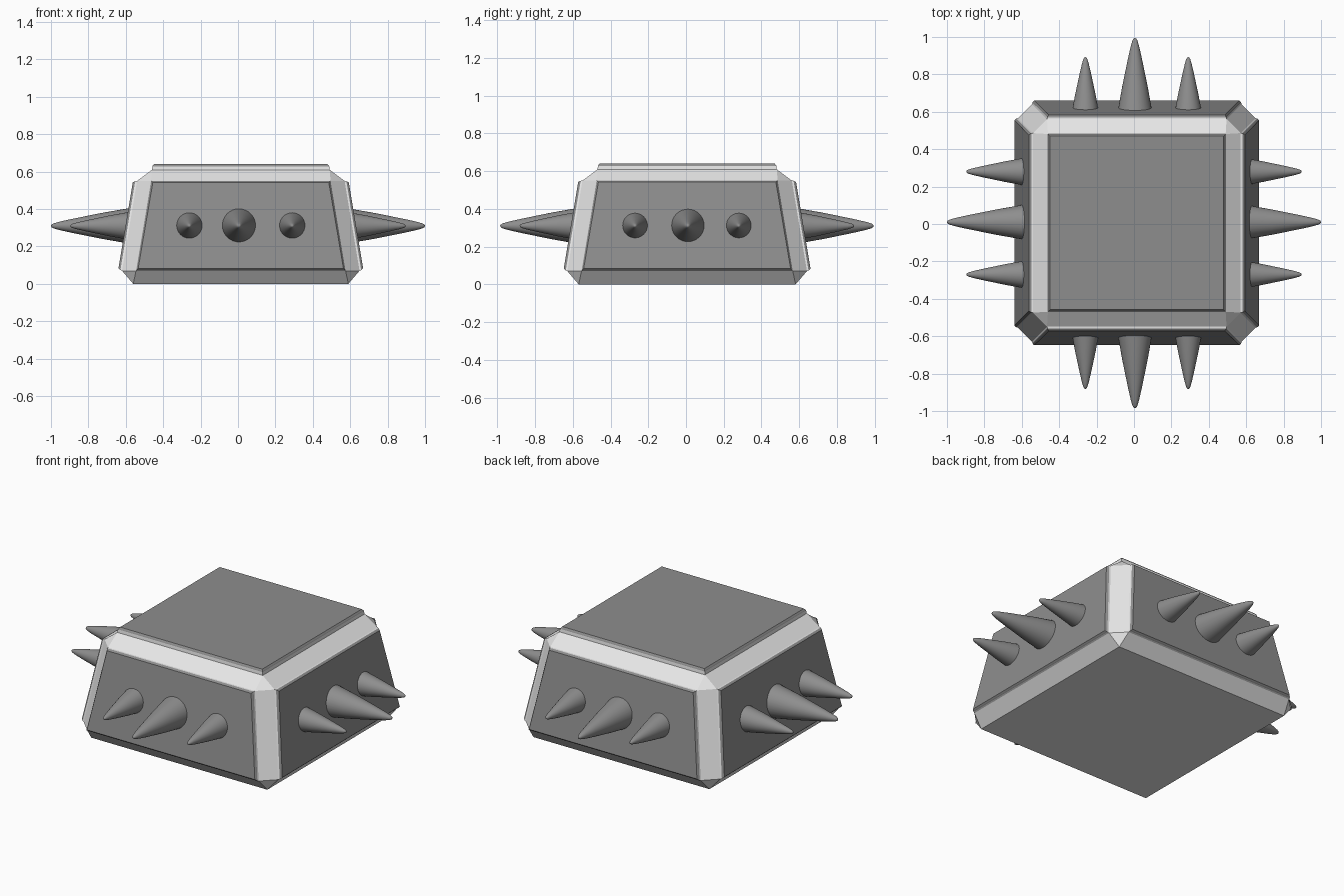
import bpy, bmesh
from math import pi, cos, sin, radians
from mathutils import Matrix, Vector

cube = bpy.data.objects.get("Cube")
if cube:
    bpy.data.objects.remove(cube, do_unlink=True)


def make_material(name, value):
    mat = bpy.data.materials.new(name)
    mat.use_nodes = True
    colour = (value, value, value, 1)
    mat.diffuse_color = colour
    mat.node_tree.nodes["Principled BSDF"].inputs["Base Color"].default_value = colour
    return mat


dark = make_material("dark grey", 0.27)
light = make_material("light grey", 0.8)


def add_object(name, bm, materials):
    mesh = bpy.data.meshes.new(name)
    bm.to_mesh(mesh)
    bm.free()
    obj = bpy.data.objects.new(name, mesh)
    bpy.context.collection.objects.link(obj)
    for mat in materials:
        mesh.materials.append(mat)
    return obj


# Body: light tapered block with chamfered edges, made as the hull of its corners
bm = bmesh.new()
for sx in (-1, 1):
    for sy in (-1, 1):
        for x, y, z in ((0.575, 0.575, 0), (0.56, 0.635, 0.07), (0.635, 0.56, 0.07),
                        (0.48, 0.555, 0.55), (0.555, 0.48, 0.55), (0.475, 0.475, 0.61)):
            bm.verts.new((sx * x, sy * y, z))
bmesh.ops.convex_hull(bm, input=bm.verts)
bmesh.ops.dissolve_limit(bm, angle_limit=radians(1), verts=bm.verts, edges=bm.edges)
bmesh.ops.recalc_face_normals(bm, faces=bm.faces)
for face in bm.faces:
    face.material_index = 1

# Raised dark panels: the top and the four sides step outwards twice
panels = [f for f in bm.faces if f.calc_area() > 0.3 and f.normal.z > -0.9]
for face in panels:
    rise = 0.018 if face.normal.z > 0.9 else 0.009
    bmesh.ops.inset_individual(bm, faces=[face], thickness=0.003, depth=rise)
    face.material_index = 0
    bmesh.ops.inset_individual(bm, faces=[face], thickness=0.003, depth=0.004)
    bmesh.ops.inset_individual(bm, faces=[face], thickness=0.009, depth=0.008)
bmesh.ops.translate(bm, verts=bm.verts, vec=(0.015, 0.006, 0))
add_object("body", bm, [dark, light])


# Spikes: turned cones with rounded tips, set into the four sides
def add_spike(name, angle, offset, radius, tip):
    start = 0.54
    profile = [(1, 0), (0.67, 0.42), (0.36, 0.76), (0.22, 0.9),
               (0.13, 0.97), (0.07, 0.993), (0, 1)]
    bm = bmesh.new()
    verts = [bm.verts.new((start + t * (tip - start), r * radius, 0)) for r, t in profile]
    edges = [bm.edges.new(pair) for pair in zip(verts, verts[1:])]
    bmesh.ops.spin(bm, geom=verts + edges, cent=(0, 0, 0), axis=(1, 0, 0),
                   angle=2 * pi, steps=32, use_duplicate=False)
    bmesh.ops.remove_doubles(bm, verts=bm.verts, dist=0.0005)
    bmesh.ops.holes_fill(bm, edges=[e for e in bm.edges if e.is_boundary], sides=0)
    bmesh.ops.recalc_face_normals(bm, faces=bm.faces)
    place = Matrix.Translation((0, 0.005, 0.31)) @ Matrix.Translation(offset)
    bmesh.ops.transform(bm, verts=bm.verts, matrix=place @ Matrix.Rotation(angle, 4, "Z"))
    obj = add_object(name, bm, [dark])
    bpy.ops.object.select_all(action="DESELECT")
    obj.select_set(True)
    bpy.context.view_layer.objects.active = obj
    bpy.ops.object.shade_smooth_by_angle(angle=radians(50))


for i, side in enumerate(("left", "back", "right", "front")):
    angle = i * pi / 2
    along = Vector((abs(sin(angle)), abs(cos(angle)), 0))
    tip = 1.0 if i % 2 == 0 else 0.99
    centre = 0.015 if i % 2 else 0.0
    add_spike(side + "_large_spike", angle, along * 0.005, 0.102, tip)
    for label, s in (("a", -1), ("b", 1)):
        add_spike(side + "_small_spike_" + label, angle,
                  along * (centre + s * 0.275), 0.082, tip - 0.103)
